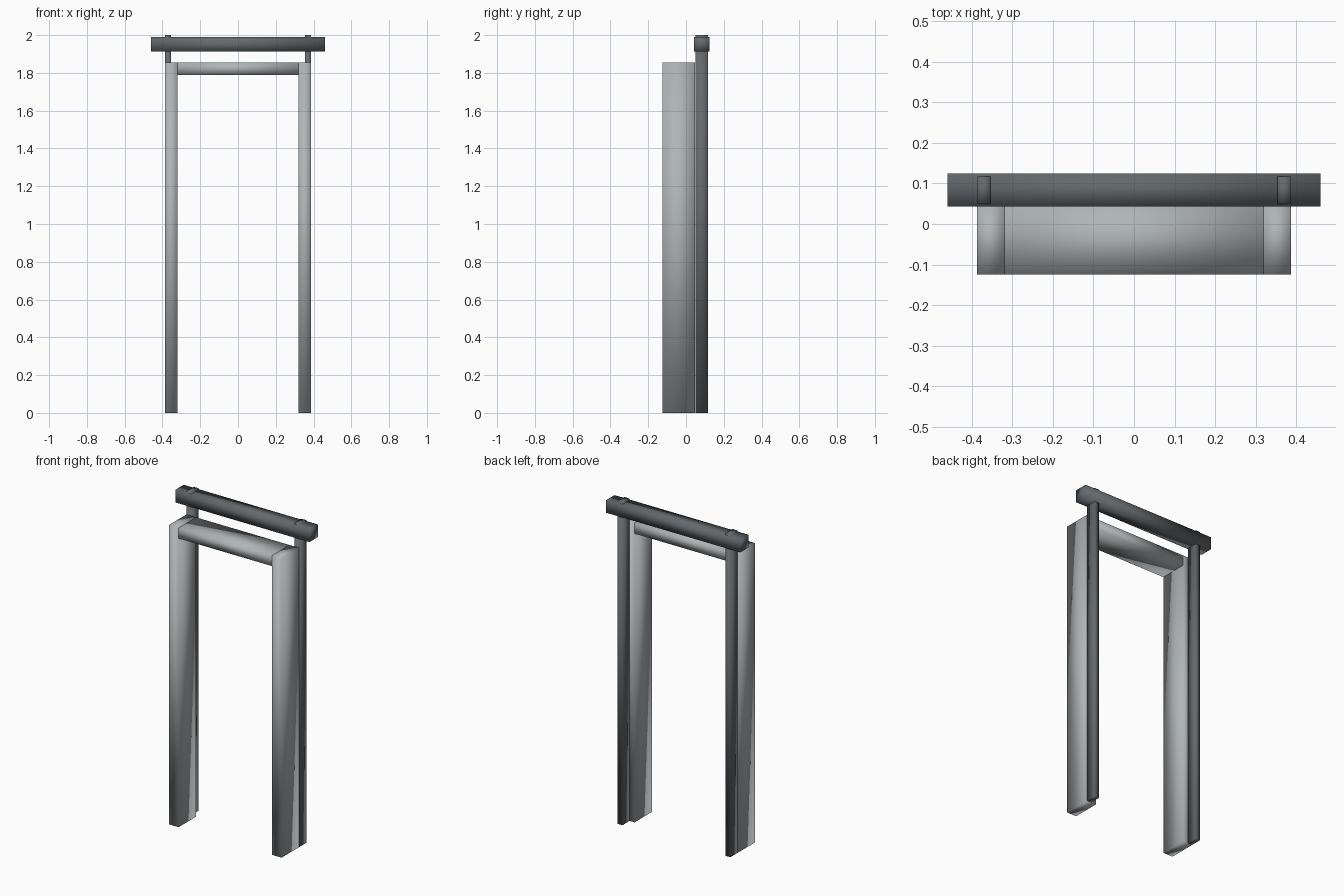
import bpy
import bmesh
from mathutils import Vector

old = bpy.data.objects.get("Cube")
if old:
    bpy.data.objects.remove(old, do_unlink=True)


def material(name, rgb):
    m = bpy.data.materials.new(name)
    m.use_nodes = True
    m.diffuse_color = (*rgb, 1)
    m.node_tree.nodes["Principled BSDF"].inputs["Base Color"].default_value = (*rgb, 1)
    return m


def box(name, low, high, mat):
    """Box between two corners, smooth shaded across its shared edges."""
    low, high = Vector(low), Vector(high)
    bm = bmesh.new()
    bmesh.ops.create_cube(bm, size=1)
    bmesh.ops.scale(bm, vec=high - low, verts=bm.verts)
    for f in bm.faces:
        f.smooth = True
    mesh = bpy.data.meshes.new(name)
    bm.to_mesh(mesh)
    bm.free()
    mesh.materials.append(mat)
    ob = bpy.data.objects.new(name, mesh)
    ob.location = (low + high) / 2
    bpy.context.collection.objects.link(ob)
    return ob


light_grey = material("light grey", (0.43, 0.46, 0.47))
dark_grey = material("dark grey", (0.125, 0.14, 0.15))

# Door frame sizes
outer, inner = 0.387, 0.32
front, back = -0.125, 0.047
frame_top = 1.855

# Jambs and the slim posts behind them, one per side
for side, s in (("left", 1), ("right", -1)):
    xa, xb = sorted((s * inner, s * outer))
    box(side + "_jamb", (xa, front, 0), (xb, back, frame_top), light_grey)
    xa, xb = sorted((s * 0.354, s * outer))
    box(side + "_post", (xa, 0.049, 0), (xb, 0.117, 2), dark_grey)

# Lintel between the jambs
box("lintel", (-inner, front, 1.79), (inner, back, frame_top), light_grey)

# Top rail carried by the posts
box("top_rail", (-0.46, 0.043, 1.912), (0.46, 0.125, 1.99), dark_grey)
